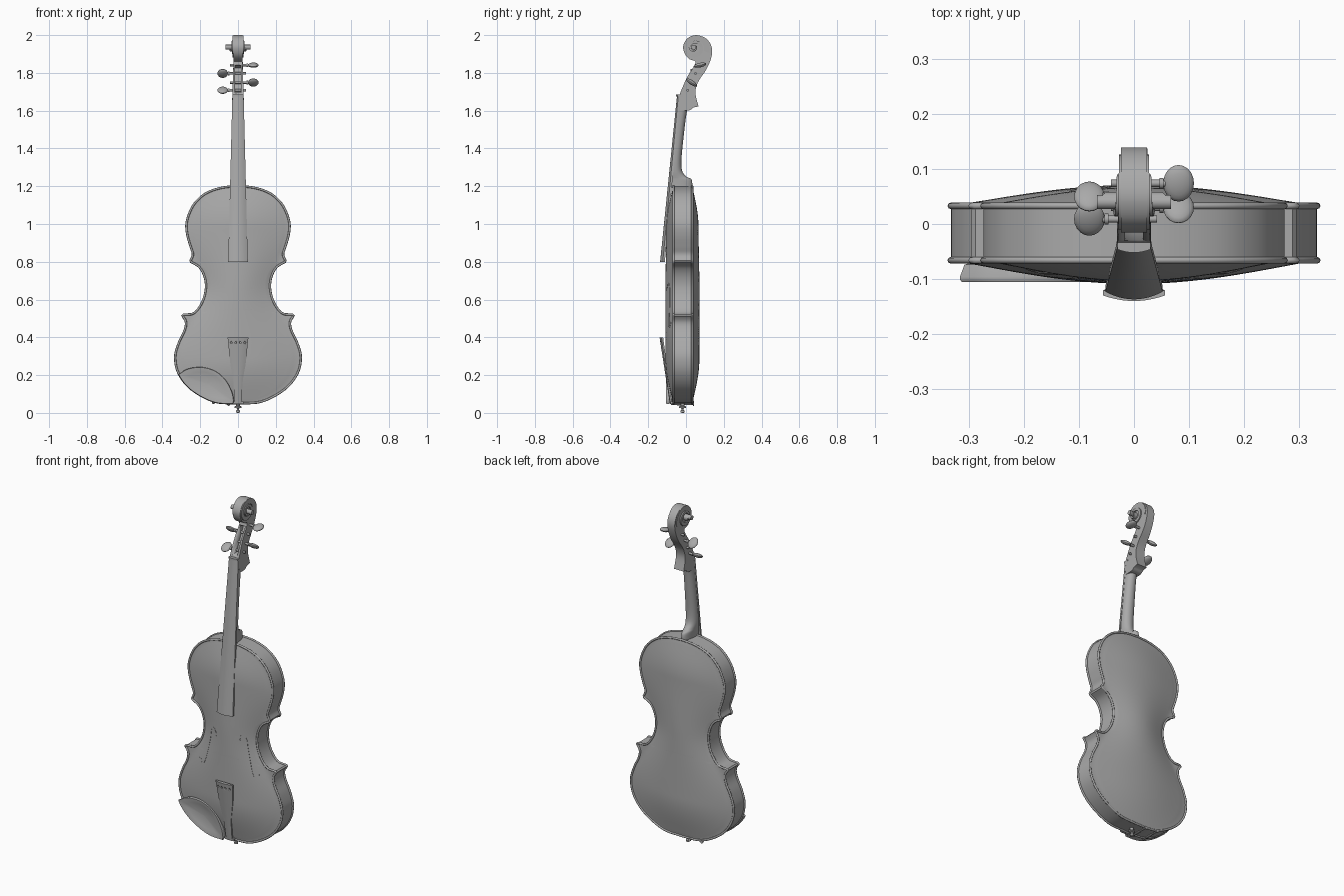
import bpy, bmesh, math
from mathutils import Vector, Matrix

if "Cube" in bpy.data.objects:
    bpy.data.objects.remove(bpy.data.objects["Cube"])

grey = bpy.data.materials.new("plain_grey")
grey.use_nodes = True
COLOUR = (0.4, 0.4, 0.4, 1)
grey.diffuse_color = COLOUR
grey.node_tree.nodes["Principled BSDF"].inputs["Base Color"].default_value = COLOUR


def select(ob):
    bpy.ops.object.select_all(action='DESELECT')
    ob.select_set(True)
    bpy.context.view_layer.objects.active = ob


def finish(name, bm, angle=35):
    me = bpy.data.meshes.new(name)
    bm.to_mesh(me)
    bm.free()
    ob = bpy.data.objects.new(name, me)
    bpy.context.collection.objects.link(ob)
    me.materials.append(grey)
    select(ob)
    bpy.ops.object.shade_smooth_by_angle(angle=math.radians(angle))
    return ob


def skin(bm, a, b):
    n = len(a)
    for i in range(n):
        j = (i + 1) % n
        bm.faces.new((a[i], a[j], b[j], b[i]))


def loft(name, sections, loop=False, angle=35):
    """Skin a list of equal closed sections, capped unless looped."""
    bm = bmesh.new()
    rings = [[bm.verts.new(p) for p in s] for s in sections]
    for a, b in zip(rings, rings[1:] + rings[:1] if loop else rings[1:]):
        skin(bm, a, b)
    if not loop:
        bm.faces.new(rings[0])
        bm.faces.new(rings[-1])
    bmesh.ops.recalc_face_normals(bm, faces=bm.faces[:])
    return finish(name, bm, angle)


def spline(pts, steps=5):
    """Catmull-Rom points through pts, ends included."""
    p = [Vector(q) for q in pts]
    p = [2 * p[0] - p[1]] + p + [2 * p[-1] - p[-2]]
    out = []
    for a, b, c, d in zip(p, p[1:], p[2:], p[3:]):
        for k in range(steps):
            t = k / steps
            out.append(0.5 * (2 * b + (c - a) * t + (2 * a - 5 * b + 4 * c - d) * t * t
                              + (3 * b - a - 3 * c + d) * t ** 3))
    return out + [p[-2]]


def circle(r, y, z, n=16):
    return [(r * math.cos(i * math.tau / n), y + r * math.sin(i * math.tau / n), z) for i in range(n)]


def cut(ob, cutter):
    m = ob.modifiers.new("cut", 'BOOLEAN')
    m.object, m.solver = cutter, 'EXACT'
    select(ob)
    bpy.ops.object.modifier_apply(modifier="cut")
    bpy.data.objects.remove(cutter)


# Body outline: three curves meeting at sharp corners, then mirrored
lower = spline([(0, .045), (.127, .055), (.249, .12), (.318, .204), (.338, .294),
                (.318, .373), (.288, .437), (.281, .48), (.3, .514)])
waist = spline([(.291, .525), (.235, .533), (.193, .59), (.175, .66), (.182, .72), (.208, .768), (.252, .795)])
upper = spline([(.256, .807), (.244, .84), (.256, .88), (.273, .94), (.278, 1.0), (.262, 1.06),
                (.235, 1.11), (.19, 1.155), (.137, 1.183), (.07, 1.2), (0, 1.205)])
half = lower + waist + upper
outline = half + [Vector((-p.x, p.y)) for p in half[-2:0:-1]]


def inset(pts, d):
    n = len(pts)
    out = []
    for i, p in enumerate(pts):
        t = (pts[(i + 1) % n] - pts[i - 1]).normalized()
        out.append(p + Vector((-t.y, t.x)) * d)
    return out


LOW, MID, HIGH = .29, .66, .98


def blend(t):
    t = max(0, min(1, t))
    return t * t * (3 - 2 * t)


def arch(x, z):
    """Height of the arching from 0 at the edge to 1 at the centre."""
    width = .336 - .156 * blend((z - LOW) / (MID - LOW)) + .097 * blend((z - MID) / (HIGH - MID))
    end = max(0, (LOW - z) / (LOW - .045), (z - HIGH) / (1.205 - HIGH))
    u = max(0, 1 - math.hypot(x / width, end))
    return math.sin(u * math.pi / 2) ** 1.1 * (1 - .12 * blend((z - MID) / (HIGH - MID)))


def plate(name, y0, rise):
    """Arched plate: rings drawn from the outline in to a centre line."""
    bm = bmesh.new()
    rings, steps = [], 16
    for k in range(steps + 1):
        t = k / steps
        ring = []
        for p in outline:
            q = p.lerp(Vector((0, .62 + (p.y - .62) * .72)), t)
            ring.append(bm.verts.new((q.x, y0 + rise * arch(q.x, q.y) * min(1, t * 8), q.y)))
        rings.append(ring)
    for a, b in zip(rings, rings[1:]):
        skin(bm, a, b)
    bmesh.ops.remove_doubles(bm, verts=bm.verts[:], dist=.0003)
    if rise > 0:
        bmesh.ops.reverse_faces(bm, faces=bm.faces[:])
    finish(name, bm, 40)
    # rounded rim around the plate
    centre = inset(outline, .005)
    n = len(centre)
    rim = []
    for i, p in enumerate(centre):
        t = (centre[(i + 1) % n] - centre[i - 1]).normalized()
        rim.append([(p.x - t.y * .006 * math.cos(a), y0 + .006 * math.sin(a), p.y + t.x * .006 * math.cos(a))
                    for a in [k * math.tau / 8 for k in range(8)]])
    loft(name + "_rim", rim, loop=True, angle=50)


FRONT, RISE = -.066, -.043
plate("belly", FRONT, RISE)
plate("back", .033, .038)
rib_out, rib_in = inset(outline, .005), inset(outline, .01)
loft("ribs", [[(a.x, -.066, a.y), (a.x, .033, a.y), (b.x, .033, b.y), (b.x, -.066, b.y)]
              for a, b in zip(rib_out, rib_in)], loop=True)

# Sound holes: thin inlays following the arching
stem = spline([(.078, .648), (.076, .664), (.092, .685), (.112, .672), (.12, .62), (.135, .55),
               (.15, .49), (.166, .458), (.188, .462), (.186, .48)], 4)
for s, side in ((1, "left"), (-1, "right")):
    secs = []
    for i, p in enumerate(stem):
        t = (stem[min(i + 1, len(stem) - 1)] - stem[max(i - 1, 0)]).normalized()
        u = i / (len(stem) - 1)
        w = .008 if min(u, 1 - u) < .09 else .003 + .003 * math.sin(u * math.pi)
        a, b = p + Vector((-t.y, t.x)) * w, p - Vector((-t.y, t.x)) * w
        secs.append([(s * q.x, FRONT + RISE * arch(q.x, q.y) + d, q.y)
                     for q, d in ((a, -.0015), (b, -.0015), (b, .004), (a, .004))])
    loft(side + "_sound_hole", secs)


# Fingerboard and tailpiece share a cambered section
def cambered(z, w, y, side, camber):
    xs = [k / 6 for k in range(-6, 7)]
    return [(w * x, y + camber * x * x, z) for x in xs] + [(w, y + camber + side, z), (-w, y + camber + side, z)]


def board_y(z):
    return -.137 + (z - .8) * .1017


loft("fingerboard", [cambered(z, w, board_y(z), .011, c) for z, w, c in ((.8, .052, .014), (1.675, .03, .007))])
loft("nut", [cambered(z, .03, -.052, .03, .006) for z in (1.675, 1.685)])

tail = spline([(.4, .056), (.375, .052), (.31, .046), (.25, .039), (.19, .028), (.14, .023), (.05, .019)], 3)
tailpiece = loft("tailpiece", [cambered(z, w, -.14 + (.4 - z) * .155, .009, .18 * w) for z, w in tail])
for x in (-.036, -.012, .012, .036):
    hole = loft("string_hole_cutter", [[(x + .005 * math.cos(k * math.pi / 4), y, .372 + .005 * math.sin(k * math.pi / 4))
                                        for k in range(8)] for y in (-.2, -.07)])
    cut(tailpiece, hole)
loft("saddle", [cambered(z, .03, -.084, .016, .003) for z in (.047, .06)])

# Neck with rounded back and flared heel: height, half width, back depth
sections = []
for z, w, back in spline([(1.19, .03, .034), (1.235, .03, .03), (1.25, .032, .004), (1.28, .036, -.02), (1.34, .036, -.024),
                          (1.45, .034, -.014), (1.56, .032, -.001), (1.61, .031, .01), (1.65, .029, .035)], 4):
    front = board_y(z) + .016
    sections.append([(w * math.cos(a), front + (back - front) * math.sin(a) ** .8, z)
                     for a in [k * math.pi / 12 for k in range(13)]])
loft("neck", sections, angle=50)

# Pegbox and head: side profile given thickness, then hollowed
profile = spline([(-.037, 1.675), (-.02, 1.72), (.01, 1.785), (.036, 1.825), (.05, 1.86), (.02, 1.872), (-.006, 1.9),
                  (-.015, 1.94), (.003, 1.978), (.035, 1.997), (.068, 1.998), (.105, 1.983), (.131, 1.95), (.139, 1.91),
                  (.127, 1.86), (.104, 1.812), (.075, 1.77), (.057, 1.735), (.05, 1.69), (.066, 1.622)], 4)
profile += spline([(.04, 1.617), (.018, 1.602), (-.03, 1.6)], 3)


def head_width(z):
    return .024 + .007 * max(0, min(1, (1.85 - z) / .2))


head = loft("pegbox_and_head", [[(s * head_width(z), y, z) for y, z in profile] for s in (-1, 1)])
slot = [(-.08, 1.695), (-.08, 1.84), (.05, 1.84), (.074, 1.825), (.045, 1.77), (.022, 1.72), (.016, 1.695)]
cut(head, loft("slot_cutter", [[(x, y, z) for y, z in slot] for x in (-.016, .016)]))

# Scroll: block wound inward, growing wider towards the eye
turns = []
N = 64
for i in range(N + 1):
    u = i / N
    a = math.radians(-20) + u * 2.25 * math.tau
    r = .064 * (1 - u) ** 1.1 + .012
    w = .027 + .008 * u + .03 * u ** 6
    cy, cz = .052 - .012 * u, 1.932 + .004 * u
    turns.append([(x, cy + q * math.cos(a), cz + q * math.sin(a))
                  for x, q in ((-w, r), (w, r), (w, r * .6), (-w, r * .6))])
loft("scroll", turns)
bm = bmesh.new()
bmesh.ops.create_cone(bm, cap_ends=True, segments=16, radius1=.013, radius2=.013, depth=.134,
                      matrix=Matrix.Translation((0, .04, 1.936)) @ Matrix.Rotation(math.pi / 2, 4, 'Y'))
finish("scroll_eye", bm)

# Tuning pegs: shaft, collar and flat oval head
for k, (s, y, z, tilt) in enumerate([(-1, .009, 1.708, 28), (1, .03, 1.749, -35), (-1, .05, 1.797, -40), (1, .074, 1.841, 12)]):
    bm = bmesh.new()
    turn = Matrix.Rotation(math.pi / 2, 4, 'Y')
    for x, r, d in ((.008, .0065, .1), (.05, .01, .008)):
        bmesh.ops.create_cone(bm, cap_ends=True, segments=12, radius1=r, radius2=r, depth=d,
                              matrix=Matrix.Translation((s * x, y, z)) @ turn)
    bmesh.ops.create_uvsphere(bm, u_segments=20, v_segments=10, radius=1,
                              matrix=Matrix.Translation((s * .081, y, z)) @ Matrix.Rotation(math.radians(tilt), 4, 'X')
                              @ Matrix.Diagonal((.028, .034, .012, 1)))
    finish("tuning_peg_%d" % (k + 1), bm)

# Chin rest: shallow dish following the lower edge, with two clamps
edge = [Vector((-p.x, p.y)) for p in lower if p.x > .02 and p.y < .19]
edge += spline([(-.318, .205), (-.265, .235), (-.19, .243), (-.12, .222), (-.065, .175), (-.03, .11), (-.02, .06)], 4)
centre = sum(edge, Vector((0, 0))) / len(edge)
rest = []
for t, y in ((.5, -.074), (.1, -.072), (.06, -.074), (.01, -.096), (.01, -.101), (.03, -.105), (.07, -.105),
             (.3, -.1), (.6, -.095), (.97, -.093)):
    rest.append([(q.x, y, q.y) for q in [p.lerp(centre, t) for p in edge]])
loft("chin_rest", rest, angle=50)
for k, (x, z) in enumerate([(-.05, .046), (-.13, .055)]):
    bm = bmesh.new()
    for y, r, d in ((-.02, .004, .12), (-.03, .006, .035), (.039, .009, .005)):
        bmesh.ops.create_cone(bm, cap_ends=True, segments=10, radius1=r, radius2=r, depth=d,
                              matrix=Matrix.Translation((x, y, z)) @ Matrix.Rotation(math.pi / 2, 4, 'X'))
    finish("chin_rest_clamp_%d" % (k + 1), bm)

# End button
loft("end_button", [circle(r, -.018, z) for r, z in ((.005, 0), (.011, .003), (.011, .012), (.006, .016), (.006, .024),
                                                     (.018, .027), (.018, .034), (.01, .038), (.01, .06))])
